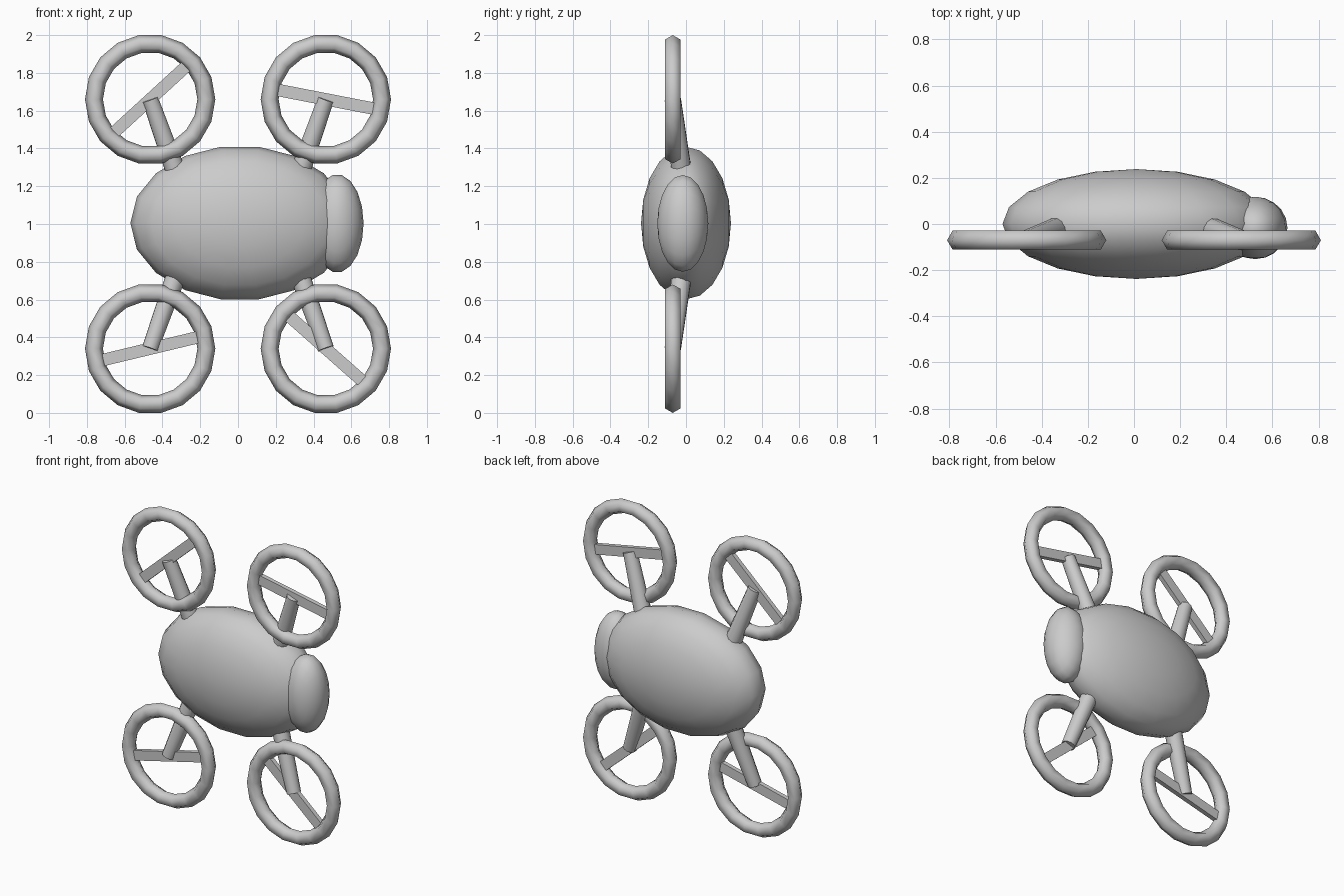
import bpy
from math import radians, pi
from mathutils import Matrix, Vector

if "Cube" in bpy.data.objects:
    bpy.data.objects.remove(bpy.data.objects["Cube"])

grey = bpy.data.materials.new("plain_grey")
grey.use_nodes = True
grey.diffuse_color = (0.6, 0.6, 0.6, 1)
grey.node_tree.nodes["Principled BSDF"].inputs["Base Color"].default_value = (0.6, 0.6, 0.6, 1)


def finish(name, matrix, smooth=None):
    """Name the newest object, bake its placement and shade it."""
    obj = bpy.context.object
    obj.name = name
    obj.data.transform(matrix)
    obj.data.materials.append(grey)
    if smooth:
        bpy.ops.object.shade_smooth_by_angle(angle=radians(smooth))
    return obj


def ellipsoid(name, centre, radii):
    # poles point along y, with a vertex on the x axis
    bpy.ops.mesh.primitive_uv_sphere_add(segments=18, ring_count=10, radius=1)
    turn = Matrix.Rotation(pi / 2, 4, 'X') @ Matrix.Rotation(pi / 2, 4, 'Z')
    finish(name, Matrix.Translation(centre) @ Matrix.Diagonal((*radii, 1)) @ turn, 80)


def rotor(name, side, up, blade_angle):
    hub = Vector((side * 0.465, -0.07, 1 + up * 0.66))
    place = Matrix.Translation(hub)

    # guard ring
    bpy.ops.mesh.primitive_torus_add(major_segments=18, minor_segments=6,
                                     major_radius=0.2975, minor_radius=0.0475)
    finish(name + "_guard_ring", place @ Matrix.Rotation(pi / 2, 4, 'X'), 80)

    # flat propeller bar
    bpy.ops.mesh.primitive_cube_add(size=1)
    finish(name + "_blade", place @ Matrix.Rotation(radians(-blade_angle), 4, 'Y')
           @ Matrix.Diagonal((0.51, 0.03, 0.065, 1)))

    # tapered arm from inside the body to the hub
    root = Vector((side * 0.32, -0.02, 1 + up * 0.25))
    axis = hub - root
    bpy.ops.mesh.primitive_cone_add(vertices=12, radius1=0.055, radius2=0.044, depth=axis.length)
    finish(name + "_arm", Matrix.Translation((hub + root) / 2)
           @ axis.to_track_quat('Z', 'Y').to_matrix().to_4x4(), 50)


# body and nose
ellipsoid("body", (0.01, 0, 1.005), (0.58, 0.238, 0.41))
ellipsoid("nose", (0.525, -0.017, 1.003), (0.14, 0.135, 0.26))

# four rotors
rotor("upper_right", -1, 1, 42.5)
rotor("upper_left", 1, 1, -11)
rotor("lower_right", -1, -1, 13.5)
rotor("lower_left", 1, -1, -41.5)
